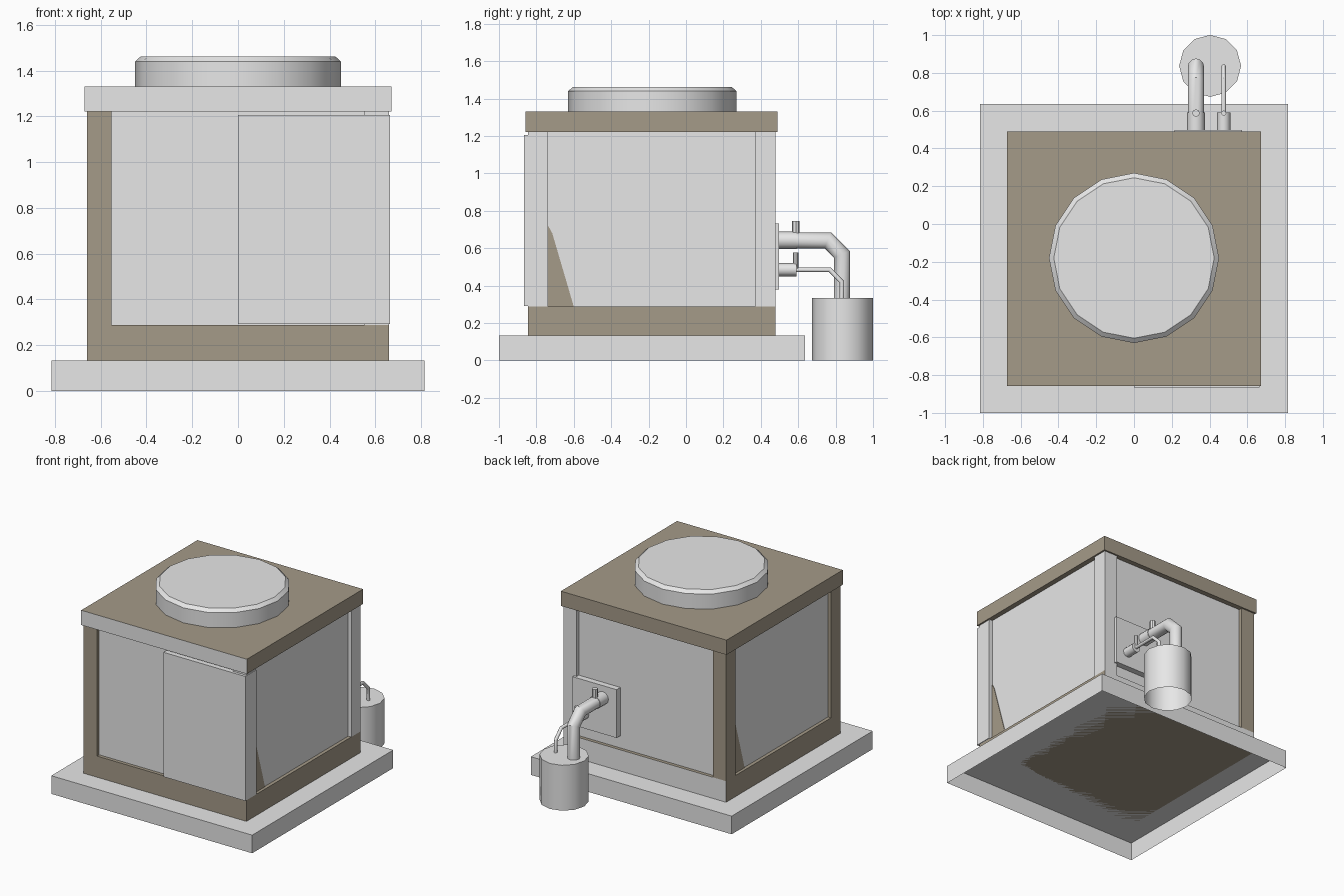
import bpy, bmesh, math
from mathutils import Vector

if "Cube" in bpy.data.objects:
    bpy.data.objects.remove(bpy.data.objects["Cube"], do_unlink=True)


def material(name, rgb):
    m = bpy.data.materials.new(name)
    m.use_nodes = True
    m.diffuse_color = (*rgb, 1)
    m.node_tree.nodes["Principled BSDF"].inputs["Base Color"].default_value = (*rgb, 1)
    return m


GREY = material("light grey", (0.8, 0.8, 0.8))
BROWN = material("taupe brown", (0.378, 0.326, 0.249))
UP, DOWN = Vector((0, 0, 1)), Vector((0, 0, -1))
FRONT, BACK = Vector((0, -1, 0)), Vector((0, 1, 0))


def finish(name, bm, main, accent=None, accent_dirs=(), open_bottom=False, smooth=False):
    """Turn a bmesh into an object; faces along accent_dirs get the accent colour."""
    bmesh.ops.recalc_face_normals(bm, faces=bm.faces)
    if open_bottom:
        low = [f for f in bm.faces if f.normal.dot(DOWN) > 0.99]
        bmesh.ops.delete(bm, geom=low, context="FACES")
    for f in bm.faces:
        f.material_index = int(any(f.normal.dot(d) > 0.9 for d in accent_dirs))
    mesh = bpy.data.meshes.new(name)
    bm.to_mesh(mesh)
    bm.free()
    mesh.materials.append(main)
    if accent:
        mesh.materials.append(accent)
    ob = bpy.data.objects.new(name, mesh)
    bpy.context.collection.objects.link(ob)
    if smooth:
        bpy.ops.object.select_all(action="DESELECT")
        ob.select_set(True)
        bpy.context.view_layer.objects.active = ob
        bpy.ops.object.shade_smooth_by_angle(angle=math.radians(36))
    return ob


def box(name, xs, ys, zs, main, **kw):
    bm = bmesh.new()
    bmesh.ops.create_cube(bm, size=1)
    for v in bm.verts:
        v.co = [r[0] if c < 0 else r[1] for c, r in zip(v.co, (xs, ys, zs))]
    return finish(name, bm, main, **kw)


def tube(name, path, radii, sides, **kw):
    """Sweep a ring along a path lying in one x plane, with mitred corners."""
    bm = bmesh.new()
    pts = [Vector(p) for p in path]
    rings = []
    for i, p in enumerate(pts):
        a = (p - pts[i - 1]).normalized() if i else None
        b = (pts[i + 1] - p).normalized() if i < len(pts) - 1 else None
        t = ((a or b) + (b or a)).normalized()
        stretch = 1 / t.dot(a or b)
        side = Vector((1, 0, 0))
        up = t.cross(side) * stretch
        ring = []
        for k in range(sides):
            ang = math.tau * k / sides
            ring.append(bm.verts.new(p + (side * math.cos(ang) + up * math.sin(ang)) * radii[i]))
        rings.append(ring)
    for r0, r1 in zip(rings, rings[1:]):
        for k in range(sides):
            n = (k + 1) % sides
            bm.faces.new((r0[k], r0[n], r1[n], r1[k]))
    bm.faces.new(rings[0])
    bm.faces.new(rings[-1])
    return finish(name, bm, GREY, smooth=True, **kw)


# Base slab, hollow underneath
box("base_slab", (-0.815, 0.815), (-1, 0.635), (0, 0.133), GREY, open_bottom=True)

# Cabinet: plinth, recessed walls, corner posts
W, Y0, Y1, POST, DEEP = 0.66, -0.845, 0.478, 0.108, 0.025
Z0, Z1 = 0.288, 1.222
box("plinth", (-W, W), (Y0, Y1), (0.133, Z0), BROWN, accent=GREY, accent_dirs=(BACK,))
box("wall_panels", (DEEP - W, W - DEEP), (Y0 + DEEP, Y1 - DEEP), (Z0, Z1), GREY)
for side, x, paint in (("right", -W, BROWN), ("left", W - POST, GREY)):
    for end, y in (("front", Y0), ("back", Y1 - POST)):
        box(f"{end}_{side}_post", (x, x + POST), (y, y + POST), (Z0, Z1), paint)

# Raised door wrapping the front corner
box("front_door", (0, W + 0.005), (-0.865, Y0 + POST), (Z0 + 0.004, 1.205), GREY)

# Brown wedge on each side wall, turned half round about the cabinet centre
mid = (Y0 + Y1) / 2
for name, s in (("left_wedge", 1), ("right_wedge", -1)):
    bm = bmesh.new()
    start = Y0 + POST - mid
    outline = ((0, Z0), (0.137, Z0), (0.022, 0.68), (0, 0.72))
    x = W - DEEP + 0.004
    face = bm.faces.new([bm.verts.new((s * x, mid + s * (start + dy), z)) for dy, z in outline])
    out = bmesh.ops.extrude_face_region(bm, geom=[face])
    moved = [g for g in out["geom"] if isinstance(g, bmesh.types.BMVert)]
    bmesh.ops.translate(bm, verts=moved, vec=(-s * 0.006, 0, 0))
    finish(name, bm, BROWN)

# Roof slab with a grey front edge, and the round cap
box("roof_slab", (-0.672, 0.672), (-0.857, 0.49), (Z1, 1.33), BROWN,
    accent=GREY, accent_dirs=(FRONT,))
cy = -0.18
tube("roof_cap", [(0, cy, 1.33), (0, cy, 1.44), (0, cy, 1.462)], (0.45, 0.45, 0.425), 16)

# Mounting plate and tank, the tank open underneath
box("pipe_plate", (0.215, 0.573), (0.44, 0.497), (0.378, 0.732), GREY)
tube("tank", [(0.403, 0.837, 0), (0.403, 0.837, 0.333)], (0.164, 0.164), 12, open_bottom=True)

# Two pipes, each with a wall fitting and a small upright valve
for name, x, z, r, fit, bend, valve in (
    ("large", 0.328, 0.642, 0.043, 0.047, 0.075, 0.02),
    ("small", 0.475, 0.485, 0.012, 0.035, 0.065, 0.014),
):
    path = [(x, 0.49, z), (x, 0.833 - bend, z), (x, 0.833, z - bend), (x, 0.833, 0.32)]
    tube(f"{name}_pipe", path, [r] * 4, 12)
    tube(f"{name}_fitting", [(x, 0.49, z), (x, 0.59, z)], [fit] * 2, 12)
    top = 0.745 if name == "large" else 0.577
    tube(f"{name}_valve", [(x, 0.587, z), (x, 0.587, top)], [valve] * 2, 8)
